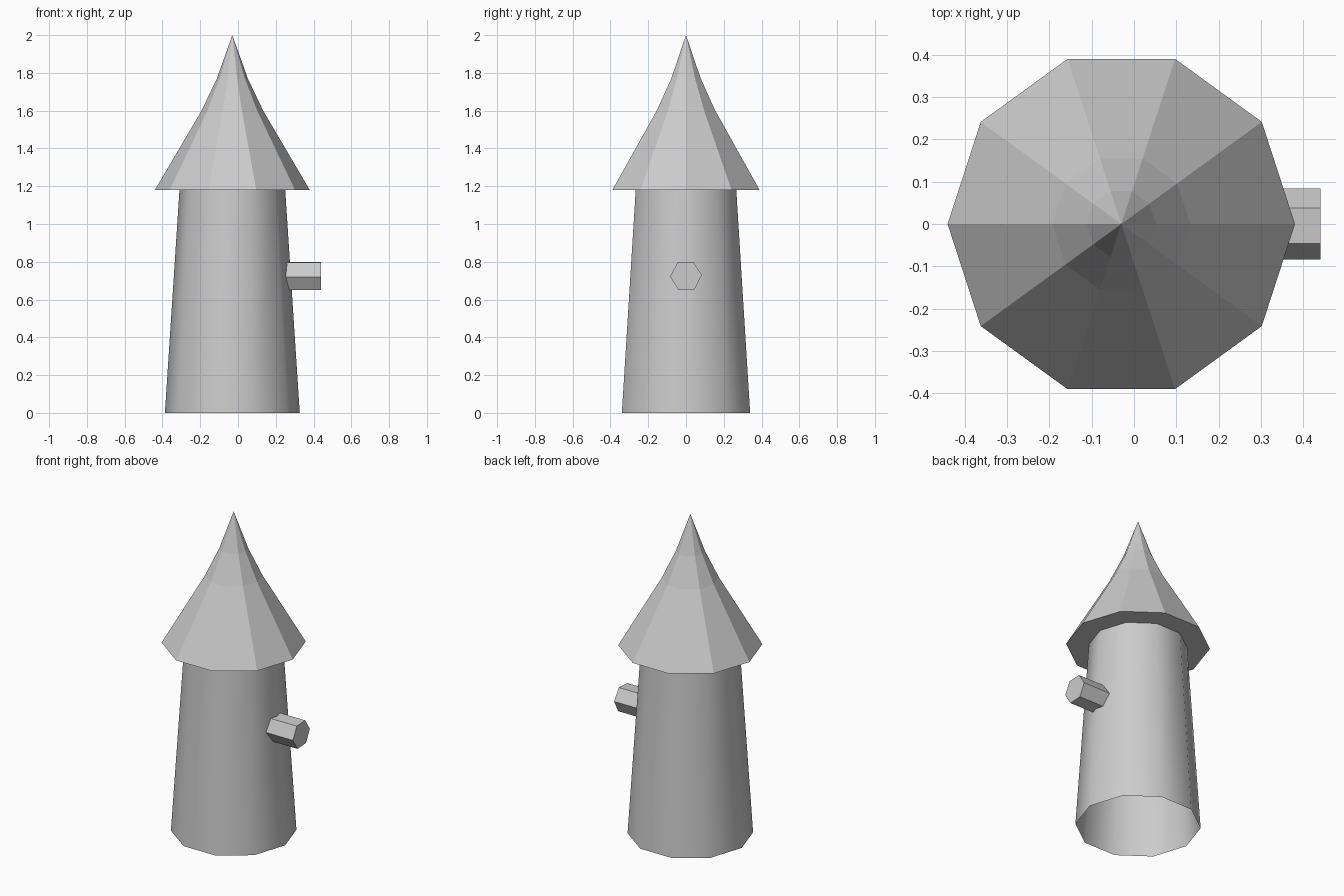
import bpy, bmesh
from math import cos, sin, pi, radians
from mathutils import Matrix

if "Cube" in bpy.data.objects:
    bpy.data.objects.remove(bpy.data.objects["Cube"])

CX = -0.03  # tower axis


def lathe(name, profile, sides, matrix, phase=0.0, smooth=False, caps=()):
    """Sweep (radius, height) points round an axis; radius 0 makes a tip."""
    bm = bmesh.new()
    rings = []
    for r, z in profile:
        n = sides if r > 0 else 1
        rings.append([bm.verts.new((r * cos(phase + 2 * pi * i / sides),
                                    r * sin(phase + 2 * pi * i / sides), z))
                      for i in range(n)])
    for a, b in zip(rings, rings[1:]):
        for i in range(sides):
            j = (i + 1) % sides
            if len(b) == 1:
                bm.faces.new((a[i], a[j], b[0]))
            else:
                bm.faces.new((a[i], a[j], b[j], b[i]))
    for k in caps:
        bm.faces.new(rings[k] if k else rings[k][::-1])
    for f in bm.faces:
        f.smooth = smooth
    bm.transform(matrix)
    mesh = bpy.data.meshes.new(name)
    bm.to_mesh(mesh)
    bm.free()
    ob = bpy.data.objects.new(name, mesh)
    bpy.context.collection.objects.link(ob)
    return ob


axis = Matrix.Translation((CX, 0, 0))

# Tapered wall, open at the bottom
lathe("tower_wall", [(0.357, 0), (0.28, 1.18)], 10, axis, smooth=True)

# Pointed roof with a flat overhang underneath
lathe("roof", [(0.28, 1.18), (0.41, 1.18), (0.163, 1.6), (0.082, 1.77), (0, 2.0)],
      10, axis)

# Six-sided peg sticking out of the right side (local x -> y, y -> z, z -> x)
to_side = Matrix(((0, 0, 1, 0), (1, 0, 0, 0), (0, 1, 0, 0.725), (0, 0, 0, 1)))
lathe("side_peg", [(0.084, 0.23), (0.084, 0.44)], 6, to_side,
      phase=radians(3), caps=(0, 1))
